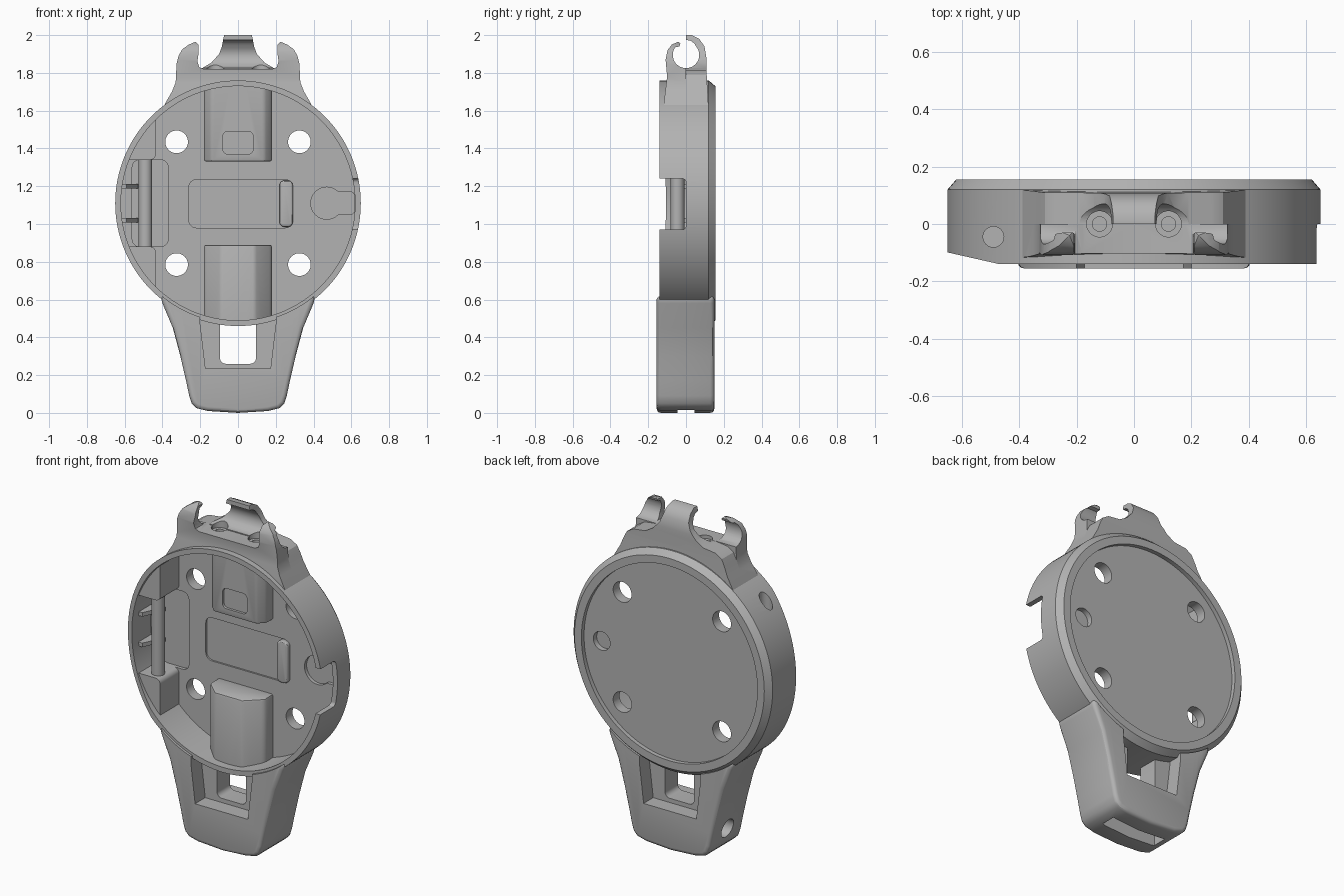
import bpy, bmesh, math
from mathutils import Matrix, Vector

cube = bpy.data.objects.get("Cube")
if cube:
    bpy.data.objects.remove(cube, do_unlink=True)

grey = bpy.data.materials.new("matte grey")
grey.use_nodes = True
COLOUR = (0.45, 0.45, 0.45, 1)
grey.diffuse_color = COLOUR
grey.node_tree.nodes["Principled BSDF"].inputs["Base Color"].default_value = COLOUR

CZ = 1.11       # height of the case centre
FLOOR = 0.07    # depth of the cavity floor


def make(name, bm):
    bmesh.ops.recalc_face_normals(bm, faces=bm.faces[:])
    mesh = bpy.data.meshes.new(name)
    bm.to_mesh(mesh)
    bm.free()
    mesh.materials.append(grey)
    ob = bpy.data.objects.new(name, mesh)
    bpy.context.collection.objects.link(ob)
    return ob


def prism(name, pts, axis, lo, hi):
    """Extrude a 2D outline along the given axis."""
    place = {"x": lambda a, b, t: (t, a, b),
             "y": lambda a, b, t: (a, t, b),
             "z": lambda a, b, t: (a, b, t)}[axis]
    bm = bmesh.new()
    face = bm.faces.new([bm.verts.new(place(a, b, lo)) for a, b in pts])
    ext = bmesh.ops.extrude_face_region(bm, geom=[face])
    verts = [g for g in ext["geom"] if isinstance(g, bmesh.types.BMVert)]
    bmesh.ops.translate(bm, verts=verts, vec=Vector(place(0, 0, hi - lo)))
    return make(name, bm)


def arc(cx, cy, r, a0, a1, n):
    return [(cx + r * math.cos(math.radians(a0 + (a1 - a0) * i / n)),
             cy + r * math.sin(math.radians(a0 + (a1 - a0) * i / n))) for i in range(n + 1)]


def disc(name, cx, cy, r, axis, lo, hi, n=40):
    return prism(name, arc(cx, cy, r, 0, 360, n)[:-1], axis, lo, hi)


def rounded(x0, x1, z0, z1, r):
    return (arc(x1 - r, z1 - r, r, 0, 90, 6) + arc(x0 + r, z1 - r, r, 90, 180, 6)
            + arc(x0 + r, z0 + r, r, 180, 270, 6) + arc(x1 - r, z0 + r, r, 270, 360, 6))


def mirrored(half):
    """Close an outline symmetric about the first coordinate."""
    return half + [(-a, b) for a, b in reversed(half) if a > 0]


def boolean(ob, tool, op="DIFFERENCE"):
    mod = ob.modifiers.new(op.lower(), "BOOLEAN")
    mod.object, mod.operation, mod.solver = tool, op, "EXACT"
    tool.hide_render = True
    tool.hide_viewport = True
    cutters.add(tool)


def bevel(ob, width, segments=3, angle=35):
    mod = ob.modifiers.new("soft edges", "BEVEL")
    mod.width, mod.segments = width, segments
    mod.limit_method, mod.angle_limit = "ANGLE", math.radians(angle)


cutters = set()
parts = []

# Round case, open at the front with a recessed back plate
bm = bmesh.new()
profile = [(0, FLOOR), (.62, FLOOR), (.62, -.14), (.65, -.14), (.65, .12),
           (.62, .155), (.575, .155), (.575, .13), (0, .13)]
verts = [bm.verts.new((r, y, CZ)) for r, y in profile]
edges = [bm.edges.new(pair) for pair in zip(verts, verts[1:])]
bmesh.ops.spin(bm, geom=verts + edges, cent=(0, 0, CZ), axis=(0, 1, 0),
               angle=math.tau, steps=128, use_duplicate=False)
bmesh.ops.remove_doubles(bm, verts=bm.verts[:], dist=1e-4)
case = make("case", bm)
parts.append(case)

# Screw holes, blind rear hole and hinge pin bore
for sx in (-1, 1):
    for sz in (-1, 1):
        boolean(case, disc("screw_hole_cutter", .325 * sx, CZ + .325 * sz, .06, "y", 0, .3))
boolean(case, disc("rear_hole_cutter", .46, CZ, .055, "y", .098, .3))
pin_bore = disc("pin_bore_cutter", -.49, -.045, .036, "z", 1.46, 1.8)
boolean(case, pin_bore)

# Side notch and sloped front edge
boolean(case, prism("notch_cutter", rounded(-.4, 0, .97, 1.24, .02), "x", .5, .8))
slope = prism("slope_cutter", [(-.8, -.065), (-.46, -.142), (-.46, -.3), (-.8, -.3)], "z", .3, 1.9)
boolean(case, slope)

# Shallow recesses in the floor
for name, outline, depth in (
        ("label_recess_cutter", rounded(-.26, .29, .98, 1.235, .04), .01),
        ("hinge_recess_cutter", rounded(-.56, -.37, .88, 1.34, .04), .02),
        ("key_round_cutter", arc(.47, CZ, .085, 0, 360, 32)[:-1], .02),
        ("key_slot_cutter", rounded(.5, .615, 1.05, 1.17, .02), .0195)):
    boolean(case, prism(name, outline, "y", 0, FLOOR + depth))

# Raised bar in the label recess
bar = prism("floor_bar", rounded(.22, .29, .985, 1.23, .025), "y", FLOOR - .025, FLOOR + .02)
bevel(bar, .01)
parts.append(bar)

# Hinge blocks with pin and small ribs
for name, z0, z1 in (("upper_hinge_block", 1.34, 1.75), ("lower_hinge_block", .45, .88)):
    block = prism(name, rounded(-.7, -.435, z0, z1, .03), "y", -.105, FLOOR + .02)
    boolean(block, disc("block_trim", 0, CZ, .63, "y", -.3, .3, 96), "INTERSECT")
    boolean(block, slope)
    boolean(block, pin_bore)
    parts.append(block)
parts.append(disc("hinge_pin", -.49, -.045, .036, "z", .85, 1.46, 24))
for z in (1.02, 1.2):
    parts.append(prism("hinge_rib", [(-.63, FLOOR + .01), (-.63, -.05), (-.59, -.05), (-.53, FLOOR + .01)],
                       "z", z - .012, z + .012))

# Upper and lower housings on the floor
inside = disc("inside_trim", 0, CZ, .63, "y", -.3, .3, 96)
upper = prism("upper_housing", mirrored([(.18, FLOOR + .02), (.18, .01), (.14, -.03)]), "z", 1.33, 1.76)
lower = prism("lower_housing", mirrored([(.18, FLOOR + .02), (.18, .0), (.165, -.02), (.09, -.09)]),
              "z", .46, .89)
for ob in (upper, lower):
    bevel(ob, .012, 2)
    boolean(ob, inside, "INTERSECT")
    parts.append(ob)
boolean(upper, prism("window_cutter", rounded(-.08, .08, 1.37, 1.49, .025), "y", -.1, -.015))

# Lower strap lug
outer = disc("lug_trim", 0, CZ, .635, "y", -.4, .4, 128)
lug = prism("lower_lug", mirrored([(0, .7), (.41, .62), (.4, .58), (.345, .45), (.305, .3), (.275, .17),
                                   (.258, .09), (.245, .05), (.22, .025), (.16, .01), (0, 0)]),
            "y", -.155, .15)
bevel(lug, .022, 3, 50)
boolean(lug, outer)
pocket = mirrored([(.2, .6), (.2, .47), (.172, .235)])
boolean(lug, prism("front_pocket_cutter", pocket, "y", -.3, -.06))
boolean(lug, prism("rear_pocket_cutter", pocket, "y", .06, .3))
boolean(lug, prism("window_hole_cutter", rounded(-.095, .095, .26, .6, .03), "y", -.3, .3))
boolean(lug, prism("bottom_slot_cutter", rounded(-.045, .045, -.1, .1, .03), "x", -.18, .18))
boolean(lug, disc("release_hole_cutter", 0, .15, .055, "x", -.4, -.17))
parts.append(lug)

# Upper strap lug: hooked side section trimmed by front and rear outlines
foot = [(0, 1.6), (.4, 1.6), (.385, 1.64), (.35, 1.7), (.33, 1.75)]
hook = ([(-.118, 1.6), (-.115, 1.66), (-.1, 1.78), (-.108, 1.87), (-.098, 1.92), (-.075, 1.95), (-.04, 1.965),
         (-.03, 1.955), (-.035, 1.94)]
        + arc(0, 1.895, .07, 145, 400, 24)
        + [(.045, 1.955), (.025, 1.97), (0, 1.975), (0, 2), (.03, 2), (.07, 1.98), (.098, 1.94),
           (.108, 1.88), (.11, 1.78), (.118, 1.64), (.118, 1.6)])
front_half = foot + [(.325, 1.85), (.315, 1.89), (.295, 1.925), (.26, 1.95), (.225, 1.965), (.21, 1.95),
                     (.208, 1.91), (.215, 1.86), (.205, 1.83), (.18, 1.82), (0, 1.82)]
rear_half = foot + [(.31, 1.79), (.27, 1.815), (.19, 1.825), (.14, 1.855), (.1, 1.9), (.085, 1.94),
                    (.078, 1.98), (.07, 2.01), (0, 2.01)]
for name, half, y0, y1 in (("upper_lug_front", front_half, -.2, 0), ("upper_lug_rear", rear_half, 0, .2)):
    # the outline starts and ends on the centre line
    ob = prism(name, mirrored(half), "y", y0, y1)
    boolean(ob, prism("hook_trim", hook, "x", -.5, .5), "INTERSECT")
    boolean(ob, outer)
    for sx in (-1, 1):
        boolean(ob, disc("spring_seat_cutter", .12 * sx, 0, .045, "z", 1.8, 1.86))
        boolean(ob, disc("spring_hole_cutter", .12 * sx, 0, .025, "z", 1.77, 1.86))
    parts.append(ob)

# Apply the modifiers, drop the cutters and shade smooth
bpy.context.view_layer.update()
graph = bpy.context.evaluated_depsgraph_get()
results = [(ob, bpy.data.meshes.new_from_object(ob.evaluated_get(graph))) for ob in parts]
for ob, mesh in results:
    ob.modifiers.clear()
    ob.data = mesh
for tool in cutters:
    bpy.data.objects.remove(tool, do_unlink=True)
bpy.ops.object.select_all(action="DESELECT")
for ob in parts:
    ob.select_set(True)
bpy.context.view_layer.objects.active = case
bpy.ops.object.shade_smooth_by_angle(angle=math.radians(30))
